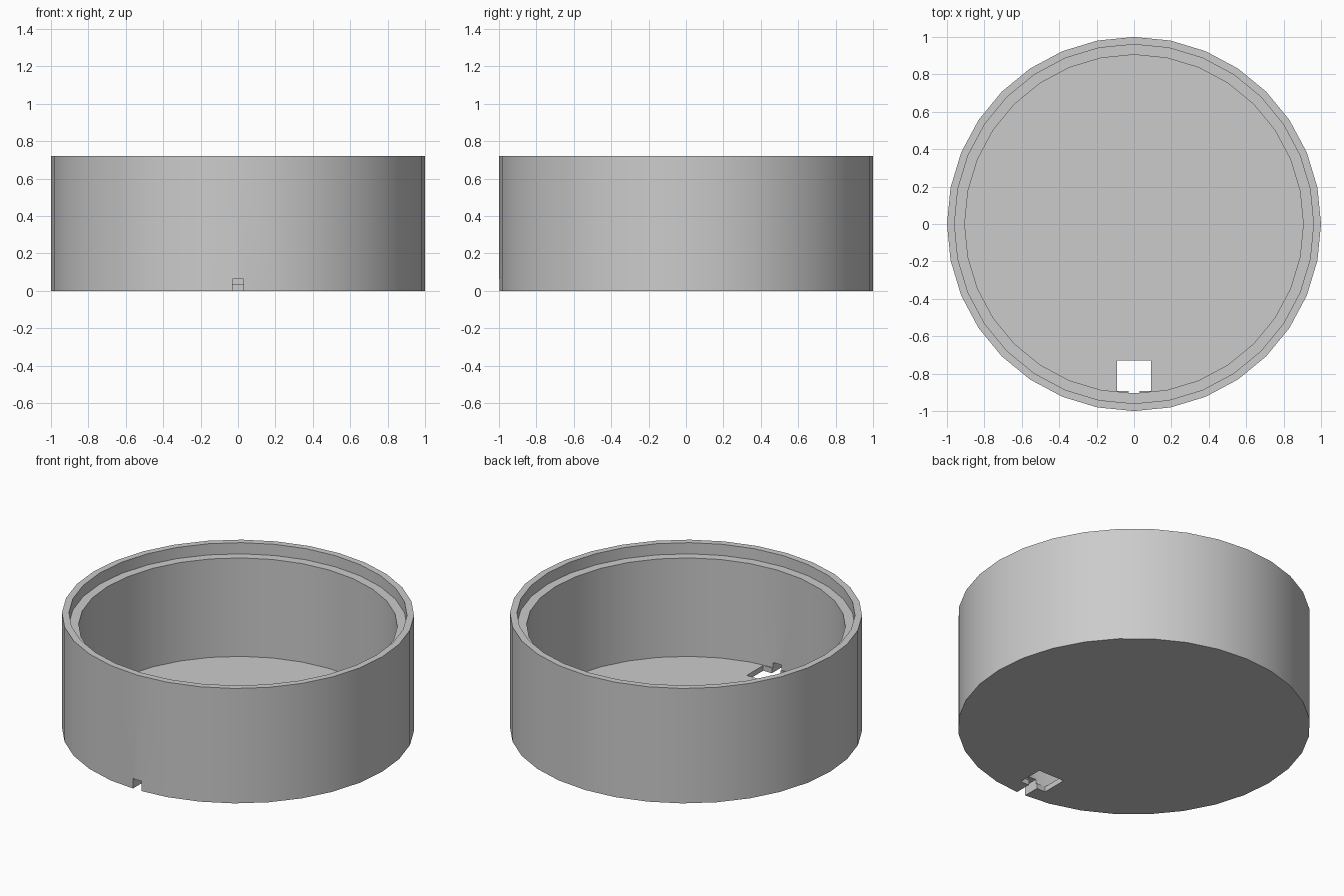
import bpy
import math

cube = bpy.data.objects.get("Cube")
if cube:
    bpy.data.objects.remove(cube, do_unlink=True)

SIDES = 32
HEIGHT = 0.72
LEDGE = 0.65
FLOOR = 0.033

grey = bpy.data.materials.new("plain grey")
grey.use_nodes = True
grey.diffuse_color = (0.6, 0.6, 0.6, 1)
grey.node_tree.nodes["Principled BSDF"].inputs["Base Color"].default_value = (0.6, 0.6, 0.6, 1)


def cylinder(name, radius, bottom, top):
    bpy.ops.mesh.primitive_cylinder_add(vertices=SIDES, radius=radius, depth=top - bottom,
                                        location=(0, 0, (bottom + top) / 2))
    bpy.context.object.name = name
    return bpy.context.object


def box(name, low, high):
    centre = [(a + b) / 2 for a, b in zip(low, high)]
    bpy.ops.mesh.primitive_cube_add(size=1, location=centre)
    bpy.context.object.name = name
    bpy.context.object.scale = [b - a for a, b in zip(low, high)]
    return bpy.context.object


def carve(body, cutter):
    cutter.hide_render = True
    bpy.context.view_layer.objects.active = body
    cut = body.modifiers.new("cut", "BOOLEAN")
    cut.operation = "DIFFERENCE"
    cut.solver = "EXACT"
    cut.object = cutter
    bpy.ops.object.modifier_apply(modifier=cut.name)
    bpy.data.objects.remove(cutter, do_unlink=True)


# Round bowl with a hollow and a stepped rim
bowl = cylinder("round_bowl", 1, 0, HEIGHT)
carve(bowl, cylinder("hollow", 0.905, FLOOR, HEIGHT + 0.1))
carve(bowl, cylinder("rim_step", 0.96, LEDGE, HEIGHT + 0.1))

# Square floor opening and the cable notch through the front wall
carve(bowl, box("floor_opening", (-0.09, -0.893, -0.1), (0.09, -0.73, 0.1)))
carve(bowl, box("cable_notch", (-0.03, -1.1, -0.1), (0.03, -0.85, 0.063)))

# Smooth wall with sharp edges
bowl.data.materials.clear()
bowl.data.materials.append(grey)
bpy.ops.object.select_all(action="DESELECT")
bowl.select_set(True)
bpy.context.view_layer.objects.active = bowl
bpy.ops.object.shade_smooth_by_angle(angle=math.radians(30))
